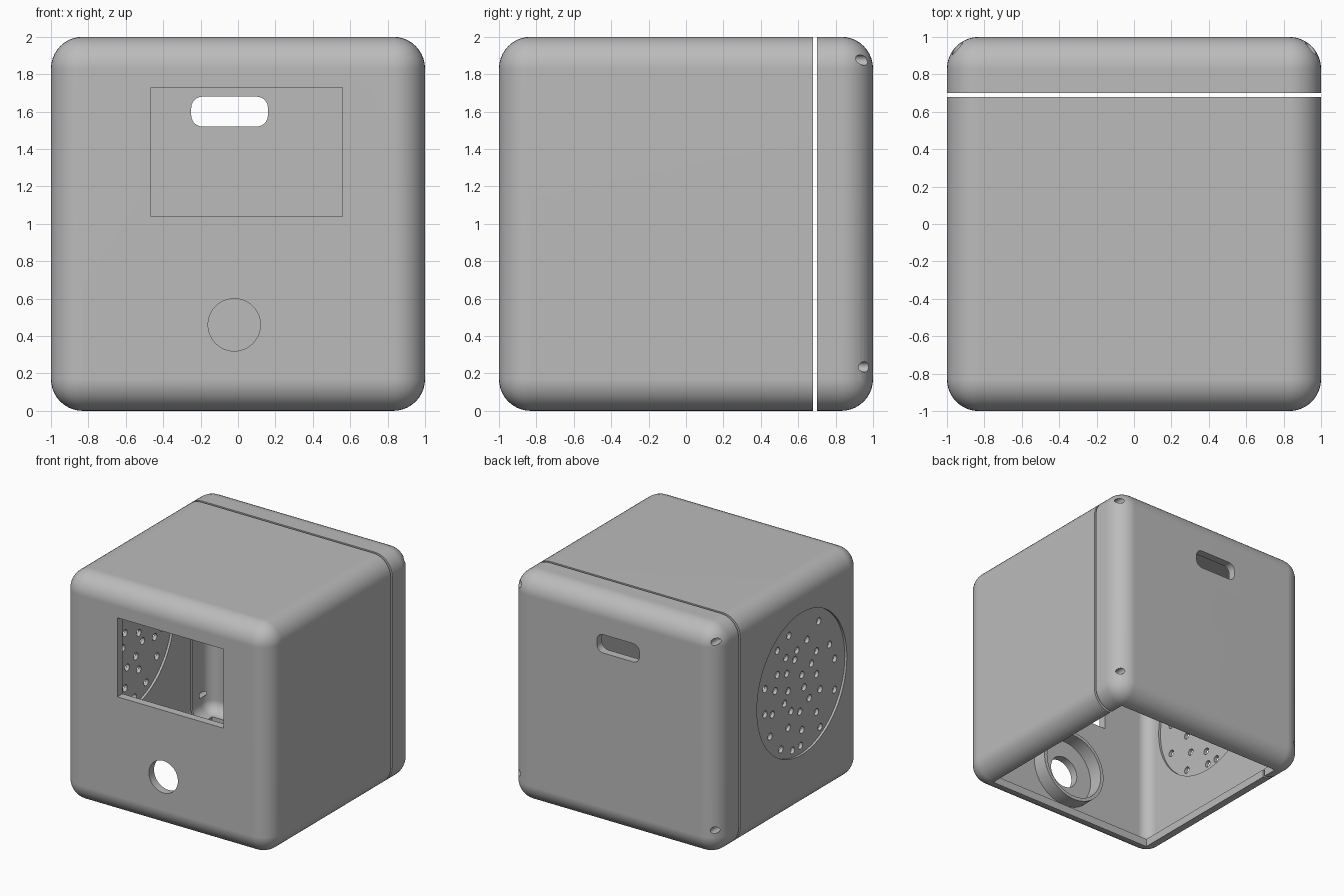
import bpy, bmesh
from math import pi
from mathutils import Matrix, Vector

cube = bpy.data.objects.get("Cube")
if cube:
    bpy.data.objects.remove(cube, do_unlink=True)

grey = bpy.data.materials.new("plain grey")
grey.use_nodes = True
grey.diffuse_color = (0.5, 0.5, 0.5, 1)
grey.node_tree.nodes["Principled BSDF"].inputs["Base Color"].default_value = (0.5, 0.5, 0.5, 1)


def make(name, bm):
    bmesh.ops.recalc_face_normals(bm, faces=bm.faces)
    mesh = bpy.data.meshes.new(name)
    bm.to_mesh(mesh)
    bm.free()
    mesh.materials.append(grey)
    obj = bpy.data.objects.new(name, mesh)
    bpy.context.collection.objects.link(obj)
    return obj


def box(name, low, high, radius=0, axes="xyz", segments=10):
    """Box between two corners; edges running along the given axes are rounded."""
    low, high = Vector(low), Vector(high)
    bm = bmesh.new()
    bmesh.ops.create_cube(bm, size=1)
    for v in bm.verts:
        v.co = (low + high) / 2 + v.co * (high - low)
    if radius:
        edges = []
        for e in bm.edges:
            d = e.verts[0].co - e.verts[1].co
            if "xyz"[max(range(3), key=lambda i: abs(d[i]))] in axes:
                edges.append(e)
        bmesh.ops.bevel(bm, geom=edges, offset=radius, segments=segments,
                        profile=0.5, affect="EDGES", clamp_overlap=True)
    return make(name, bm)


def rods(name, centres, radius, length, axis, sides=48):
    """Cylinders of one size, lying along x or y."""
    turn = Matrix.Rotation(pi / 2, 4, "Y" if axis == "x" else "X")
    bm = bmesh.new()
    for c in centres:
        bmesh.ops.create_cone(bm, cap_ends=True, segments=sides, radius1=radius,
                              radius2=radius, depth=length,
                              matrix=Matrix.Translation(c) @ turn)
    return make(name, bm)


def cut(obj, cutter):
    """Subtract the cutter, then throw it away."""
    mod = obj.modifiers.new("cut", "BOOLEAN")
    mod.operation, mod.solver, mod.object = "DIFFERENCE", "EXACT", cutter
    bpy.context.view_layer.objects.active = obj
    bpy.ops.object.modifier_apply(modifier=mod.name)
    bpy.data.objects.remove(cutter, do_unlink=True)


def finish(obj):
    bpy.ops.object.select_all(action="DESELECT")
    obj.select_set(True)
    bpy.context.view_layer.objects.active = obj
    bpy.ops.object.shade_smooth_by_angle(angle=0.6)
    mod = obj.modifiers.new("even shading", "WEIGHTED_NORMAL")
    mod.keep_sharp = True


def shell(name, cut_from, cut_to):
    """Hollow rounded case, open underneath, with one range of y removed."""
    obj = box(name, (-1, -1, 0), (1, 1, 2), 0.17)
    cut(obj, box("hollow", (-0.93, -0.93, 0.07), (0.93, 0.93, 1.93), 0.1))
    cut(obj, box("open_bottom", (-0.83, -0.83, -0.2), (0.83, 0.83, 0.3)))
    cut(obj, box("split", (-2, cut_from, -1), (2, cut_to, 3)))
    return obj


# Main body and separate back cover
body = shell("main_body", 0.68, 2)
cover = shell("back_cover", -2, 0.70)

# Screen window and button hole in the front
cut(body, box("window", (-0.465, -1.2, 1.04), (0.56, -0.8, 1.73)))
cut(body, rods("button_hole", [(-0.02, -1, 0.46)], 0.14, 0.4, "y"))

# Speaker recess on both faces of the side wall, then its sound holes
speaker_y, speaker_z = -0.17, 1.1
for x in (-1.08, -0.85):
    cut(body, rods("recess", [(x, speaker_y, speaker_z)], 0.62, 0.2, "x", 72))
sound_holes = [
    (-.43, 1.54), (-.02, 1.57), (-.27, 1.44), (-.58, 1.28), (.14, 1.5),
    (-.13, 1.4), (-.4, 1.29), (-.65, 1.13), (.02, 1.39), (-.1, 1.33),
    (-.33, 1.21), (.14, 1.29), (.01, 1.25), (-.2, 1.16), (-.4, 1.09),
    (-.23, 1.04), (-.45, .94), (-.65, .86), (.31, 1.23), (.17, 1.16),
    (-.01, 1.09), (-.3, .92), (.04, 1.0), (-.05, .9), (-.17, .85),
    (-.4, .76), (.31, 1.01), (.21, .97), (-.01, .77), (-.2, .68),
    (-.45, .61), (.24, .79), (.09, .62), (-.07, .55), (-.18, .55)]
cut(body, rods("sound_holes", [(-1, y, z) for y, z in sound_holes],
               0.03, 0.4, "x", 16))

# Cable slot and four screw holes in the back cover
cut(cover, box("slot", (-0.25, 0.8, 1.52), (0.16, 1.2, 1.68), 0.06, "y", 6))
screws = [(x, 0.95, z) for x in (-0.945, 0.945) for z in (0.235, 1.875)]
cut(cover, rods("screw_holes", screws, 0.028, 0.3, "y", 24))

# Collar around the button hole on the inside
collar = rods("button_collar", [(-0.02, -0.87, 0.46)], 0.32, 0.14, "y", 64)
cut(collar, rods("bore", [(-0.02, -0.87, 0.46)], 0.29, 0.4, "y", 64))

for part in (body, cover, collar):
    finish(part)
